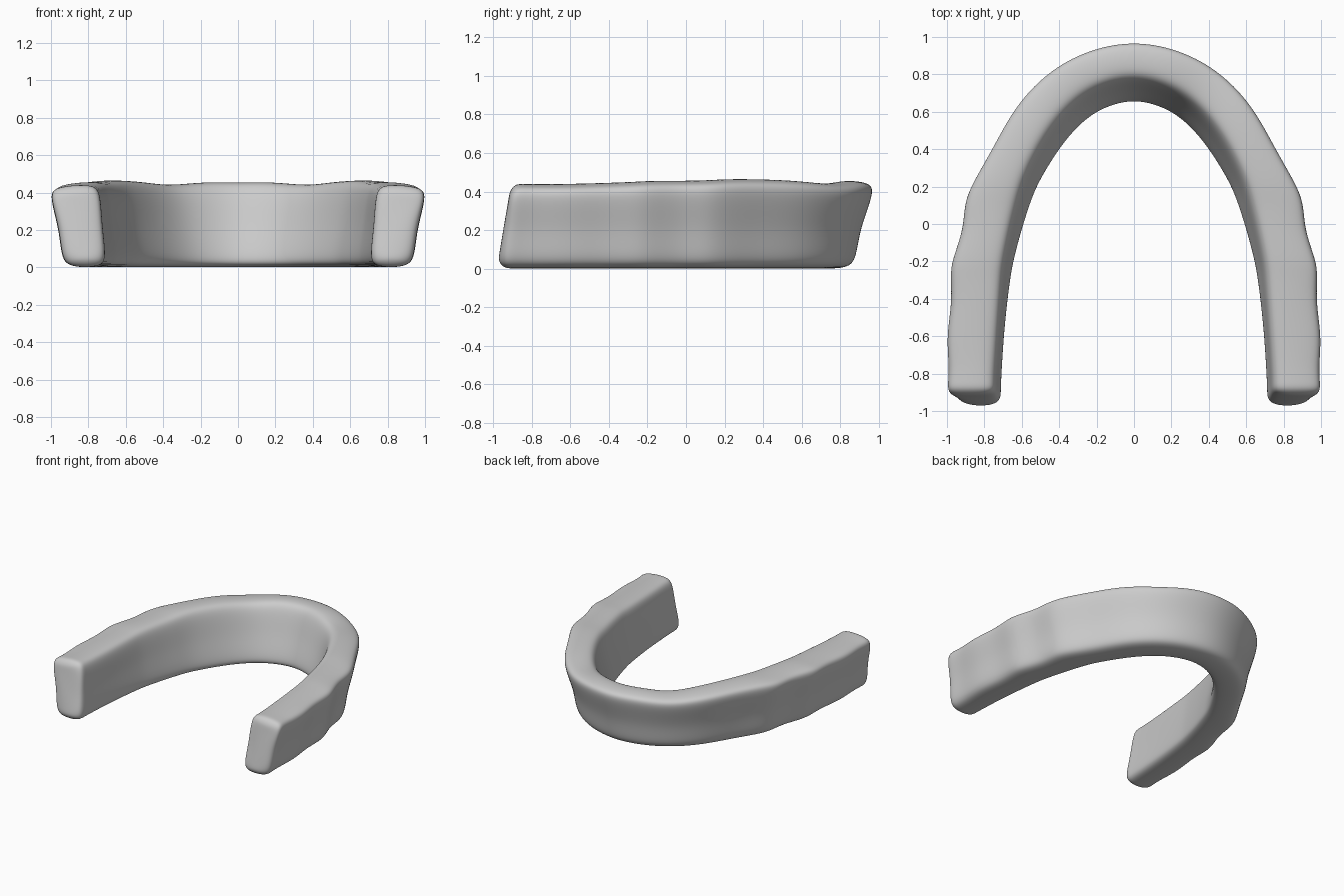
import bpy, bmesh
from mathutils import Vector

cube = bpy.data.objects.get("Cube")
if cube:
    bpy.data.objects.remove(cube)

grey = bpy.data.materials.new("plain_grey")
grey.use_nodes = True
grey.diffuse_color = (0.6, 0.6, 0.6, 1)
grey.node_tree.nodes["Principled BSDF"].inputs["Base Color"].default_value = (0.6, 0.6, 0.6, 1)

# Half of the arch: outer rim x, y; inner foot x, y; rim height
HALF = [
    (0, 1.005, 0, .637, .463), (.23, .965, .125, .61, .468), (.455, .855, .24, .547, .445),
    (.65, .66, .355, .427, .468), (.78, .41, .458, .27, .475), (.88, .235, .51, .175, .475),
    (.932, .12, .543, .085, .468), (.935, -.03, .585, -.04, .466), (.995, -.19, .628, -.2, .466),
    (1.005, -.27, .643, -.28, .46), (.995, -.42, .663, -.42, .455), (1.026, -.6, .683, -.6, .45),
    (1.01, -.76, .694, -.76, .448), (1.017, -.84, .698, -.84, .45), (1.017, -.885, .698, -.885, .45),
]
ROUND = .043
END_SLANT = .06


def section(ox, oy, ix, iy, height, side):
    """Leaning block section with chamfered corners and a hollow outer wall."""
    t = min(1, max(0, (.97 - oy) / 1.5))
    outer, inner = Vector((ox, oy, 0)), Vector((ix, iy, 0))
    across = (inner - outer).normalized()
    lean_out, lean_in = .122 - .04 * t, .15 - .11 * t
    up = Vector((0, 0, 1))
    corners = [outer + up * (height - .02), outer + across * lean_out,
               inner, inner - across * lean_in + up * height]
    points = []
    for i, corner in enumerate(corners):
        before, after = corners[i - 1], corners[(i + 1) % 4]
        points.append(corner + (before - corner).normalized() * ROUND)
        points.append(corner + (after - corner).normalized() * ROUND)
        if i == 0:
            points.append(outer + across * lean_out * .78 + up * .2)
        if i == 2:
            points.append((corner + after) / 2 + across * -.01)
    # The free ends slope forward towards the foot
    slant = max(0, min(1, (-.55 - oy) / .33)) * END_SLANT
    for p in points:
        p.y -= slant * (1 - p.z / height)
        p.x *= side
    return points


def cap_ring(points):
    """Smaller ring just beyond the last section, rounding the end."""
    centre = sum(points, Vector()) / len(points)
    ring = []
    for p in points:
        d = centre - p
        ring.append(p + Vector((.034 * (1 if d.x > 0 else -1), -.03, .04 * (1 if d.z > 0 else -1))))
    return ring


right = [section(*s, -1) for s in reversed(HALF)]
left = [section(*s, 1) for s in HALF[1:]]
rings = [cap_ring(right[0])] + right + left + [cap_ring(left[-1])]

# Loft the sections into one closed body
bm = bmesh.new()
loops = [[bm.verts.new(p) for p in ring] for ring in rings]
for a, b in zip(loops, loops[1:]):
    n = len(a)
    for i in range(n):
        j = (i + 1) % n
        bm.faces.new((a[i], a[j], b[j], b[i]))
# End caps as strips of quads across the section
for o in (loops[0], loops[-1]):
    for quad in ((o[0], o[1], o[8], o[9]), (o[1], o[2], o[7], o[8]),
                 (o[2], o[3], o[6], o[7]), (o[3], o[4], o[5], o[6])):
        bm.faces.new(quad)
bmesh.ops.recalc_face_normals(bm, faces=bm.faces)
mesh = bpy.data.meshes.new("arch_band")
bm.to_mesh(mesh)
bm.free()
mesh.materials.append(grey)

arch = bpy.data.objects.new("arch_band", mesh)
bpy.context.collection.objects.link(arch)
smooth = arch.modifiers.new("rounding", "SUBSURF")
smooth.levels = smooth.render_levels = 3
mesh.shade_smooth()
